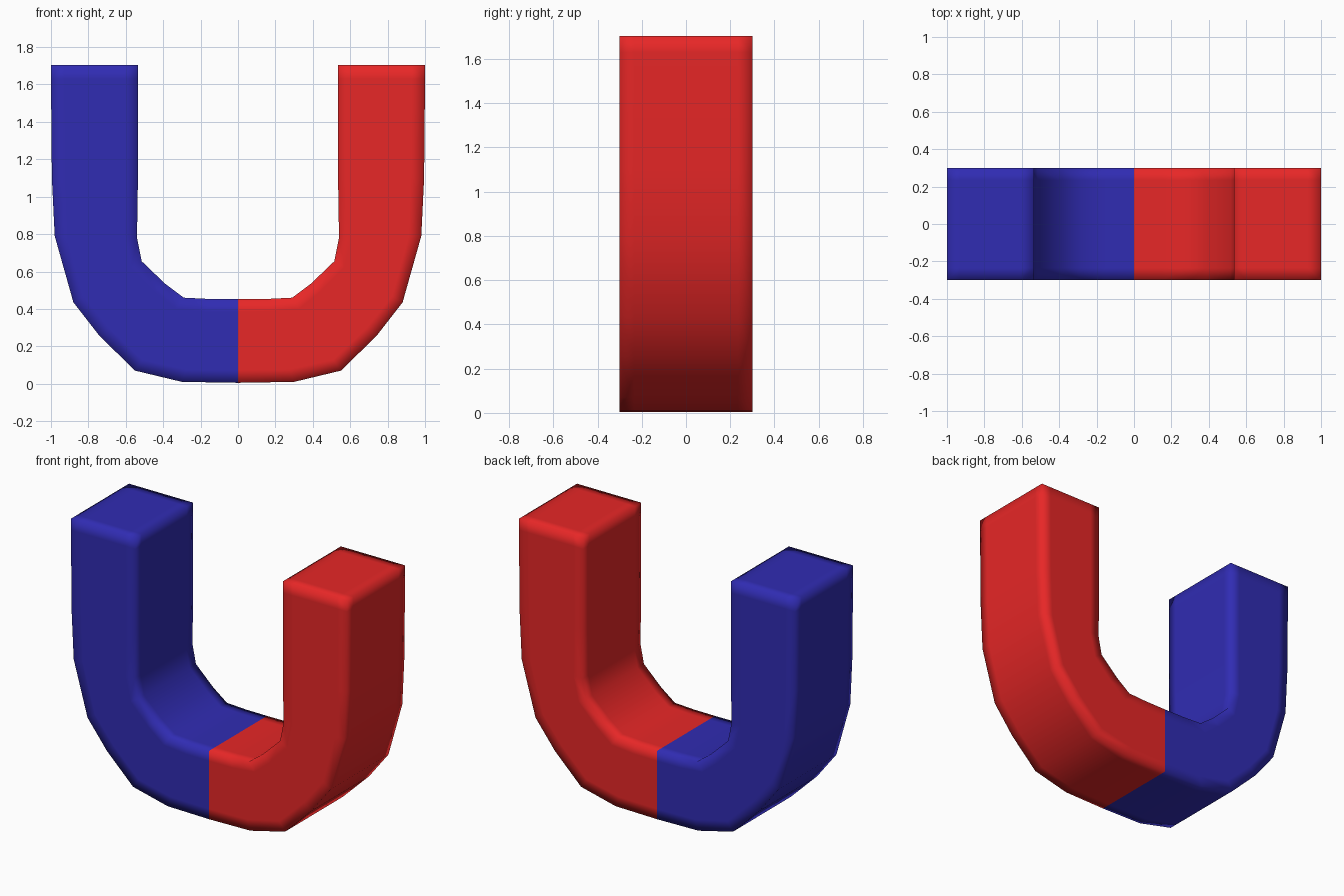
import bpy, bmesh
from mathutils import Vector

if "Cube" in bpy.data.objects:
    bpy.data.objects.remove(bpy.data.objects["Cube"])

# Stations along one arm: (outer x, outer z, inner x, inner z)
STATIONS = [
    (0.00, 0.005, 0.00, 0.452),
    (0.30, 0.01, 0.15, 0.453),
    (0.55, 0.07, 0.29, 0.46),
    (0.74, 0.255, 0.39, 0.535),
    (0.88, 0.435, 0.515, 0.655),
    (0.98, 0.79, 0.54, 0.78),
    (0.995, 1.10, 0.535, 1.10),
    (1.00, 1.63, 0.535, 1.63),
    (1.00, 1.705, 0.535, 1.705),
]
# Support loops near each edge give the soft shaded corners
ACROSS = [0, 0.15, 0.85, 1]
DEPTH = [-0.30, -0.235, 0.235, 0.30]
RING = [(0, 0), (1, 0), (2, 0), (3, 0), (3, 1), (3, 2),
        (3, 3), (2, 3), (1, 3), (0, 3), (0, 2), (0, 1)]


def material(name, color):
    m = bpy.data.materials.new(name)
    m.diffuse_color = (*color, 1)
    m.use_nodes = True
    m.node_tree.nodes["Principled BSDF"].inputs["Base Color"].default_value = m.diffuse_color
    return m


def point(station, i, j, side):
    ox, oz, ix, iz = station
    p = Vector((ox, 0, oz)).lerp(Vector((ix, 0, iz)), ACROSS[i])
    return (p.x * side, DEPTH[j], p.z)


def magnet_half(name, side, mat):
    bm = bmesh.new()
    # Arm walls
    rings = [[bm.verts.new(point(s, i, j, side)) for i, j in RING] for s in STATIONS]
    n = len(RING)
    for a, b in zip(rings, rings[1:]):
        for k in range(n):
            bm.faces.new((a[k], a[(k + 1) % n], b[(k + 1) % n], b[k]))
    # Pole cap
    cap = dict(zip(RING, rings[-1]))
    for i in (1, 2):
        for j in (1, 2):
            cap[i, j] = bm.verts.new(point(STATIONS[-1], i, j, side))
    for i in range(3):
        for j in range(3):
            bm.faces.new((cap[i, j], cap[i + 1, j], cap[i + 1, j + 1], cap[i, j + 1]))
    bmesh.ops.recalc_face_normals(bm, faces=bm.faces)
    # Make sure the cap faces up
    bm.normal_update()
    if cap[1, 1].normal.z < 0:
        bmesh.ops.reverse_faces(bm, faces=bm.faces)
    for f in bm.faces:
        f.smooth = True
    mesh = bpy.data.meshes.new(name)
    bm.to_mesh(mesh)
    bm.free()
    mesh.materials.append(mat)
    obj = bpy.data.objects.new(name, mesh)
    bpy.context.collection.objects.link(obj)
    return obj


magnet_half("red_pole", 1, material("red", (0.8, 0.02, 0.02)))
magnet_half("blue_pole", -1, material("blue", (0.03, 0.025, 0.45)))
